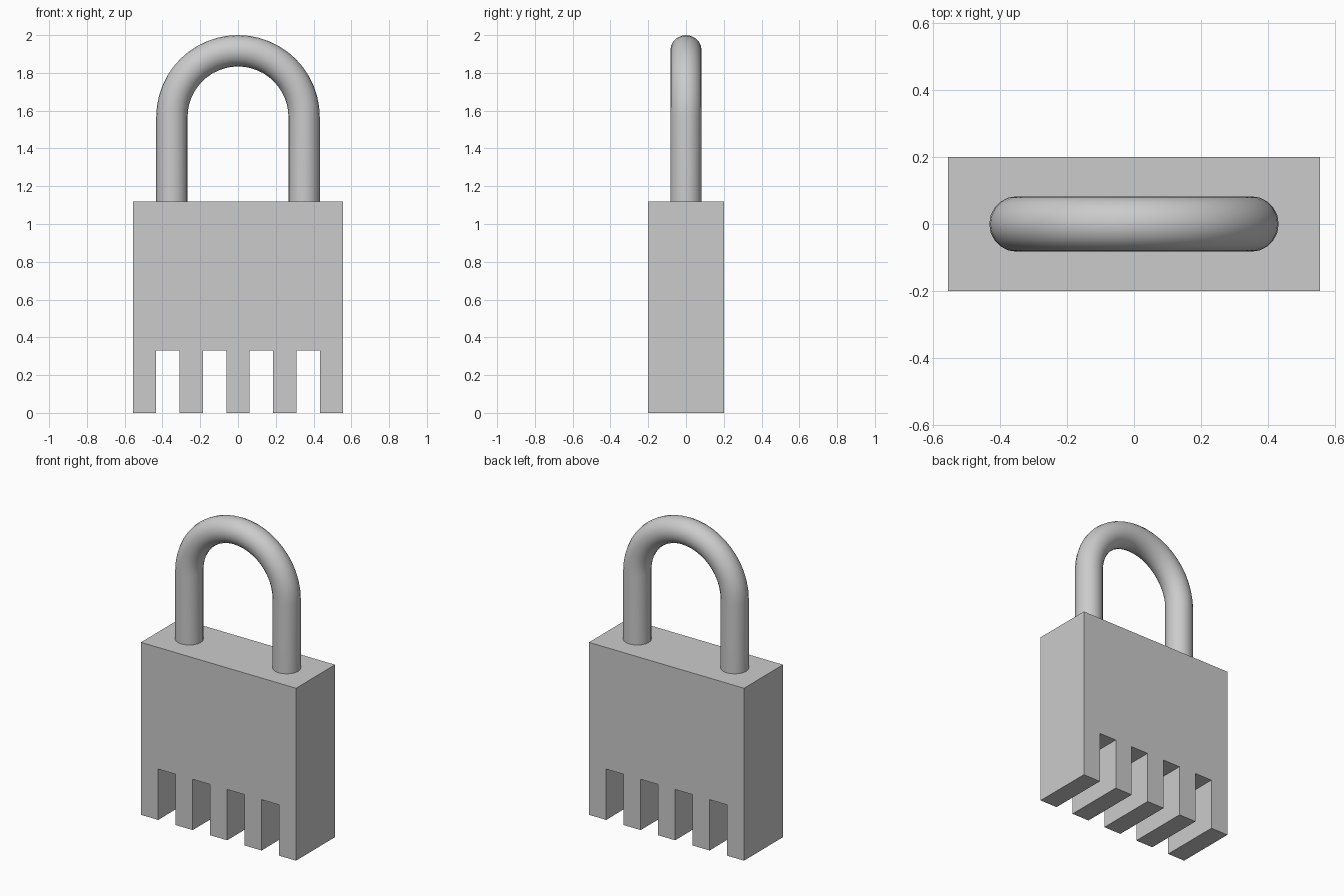
import bpy, bmesh, math

cube = bpy.data.objects.get("Cube")
if cube:
    bpy.data.objects.remove(cube, do_unlink=True)

# One plain grey for the whole model
GREY = (0.6, 0.6, 0.6, 1.0)
grey = bpy.data.materials.new("grey metal")
grey.use_nodes = True
grey.diffuse_color = GREY
grey.node_tree.nodes["Principled BSDF"].inputs["Base Color"].default_value = GREY

HALF_W, HALF_D, BODY_TOP = 0.557, 0.2, 1.12
SLOT_TOP, SLOTS = 0.33, 4
ARCH_R, TUBE_R = 0.35, 0.083
ARCH_Z = 2.0 - TUBE_R - ARCH_R


def make_body():
    """Comb-shaped front profile extruded through the depth."""
    step = 2 * HALF_W / (2 * SLOTS + 1)          # teeth and slots share one width
    outline = [(HALF_W, 0), (HALF_W, BODY_TOP), (-HALF_W, BODY_TOP), (-HALF_W, 0)]
    for i in range(SLOTS):
        x0 = -HALF_W + step * (2 * i + 1)
        x1 = x0 + step
        outline += [(x0, 0), (x0, SLOT_TOP), (x1, SLOT_TOP), (x1, 0)]
    bm = bmesh.new()
    face = bm.faces.new([bm.verts.new((x, -HALF_D, z)) for x, z in outline])
    ext = bmesh.ops.extrude_face_region(bm, geom=[face], use_keep_orig=True)
    moved = [v for v in ext["geom"] if isinstance(v, bmesh.types.BMVert)]
    bmesh.ops.translate(bm, verts=moved, vec=(0, 2 * HALF_D, 0))
    bmesh.ops.recalc_face_normals(bm, faces=bm.faces)
    mesh = bpy.data.meshes.new("lock_body")
    bm.to_mesh(mesh)
    bm.free()
    mesh.materials.append(grey)
    obj = bpy.data.objects.new("lock_body", mesh)
    bpy.context.collection.objects.link(obj)


def make_shackle(arc_steps=24, sides=20):
    """Round tube swept along two legs and a half circle."""
    foot = BODY_TOP - 0.02
    path = [(ARCH_R, foot, 0.0)]                 # x, z, tilt of the ring
    for i in range(arc_steps + 1):
        a = math.pi * i / arc_steps
        path.append((ARCH_R * math.cos(a), ARCH_Z + ARCH_R * math.sin(a), a))
    path.append((-ARCH_R, foot, math.pi))
    bm = bmesh.new()
    rings = []
    for x, z, a in path:
        ring = []
        for j in range(sides):
            t = 2 * math.pi * j / sides
            out = TUBE_R * math.cos(t)
            ring.append(bm.verts.new((x + out * math.cos(a), TUBE_R * math.sin(t),
                                      z + out * math.sin(a))))
        rings.append(ring)
    for r0, r1 in zip(rings, rings[1:]):
        for j in range(sides):
            k = (j + 1) % sides
            bm.faces.new((r0[j], r0[k], r1[k], r1[j]))
    for ring in (rings[0], rings[-1]):
        bm.faces.new(ring)
    bmesh.ops.recalc_face_normals(bm, faces=bm.faces)
    mesh = bpy.data.meshes.new("shackle")
    bm.to_mesh(mesh)
    bm.free()
    mesh.materials.append(grey)
    obj = bpy.data.objects.new("shackle", mesh)
    bpy.context.collection.objects.link(obj)
    bpy.ops.object.select_all(action="DESELECT")
    obj.select_set(True)
    bpy.context.view_layer.objects.active = obj
    bpy.ops.object.shade_smooth_by_angle(angle=math.radians(40))


make_body()
make_shackle()
